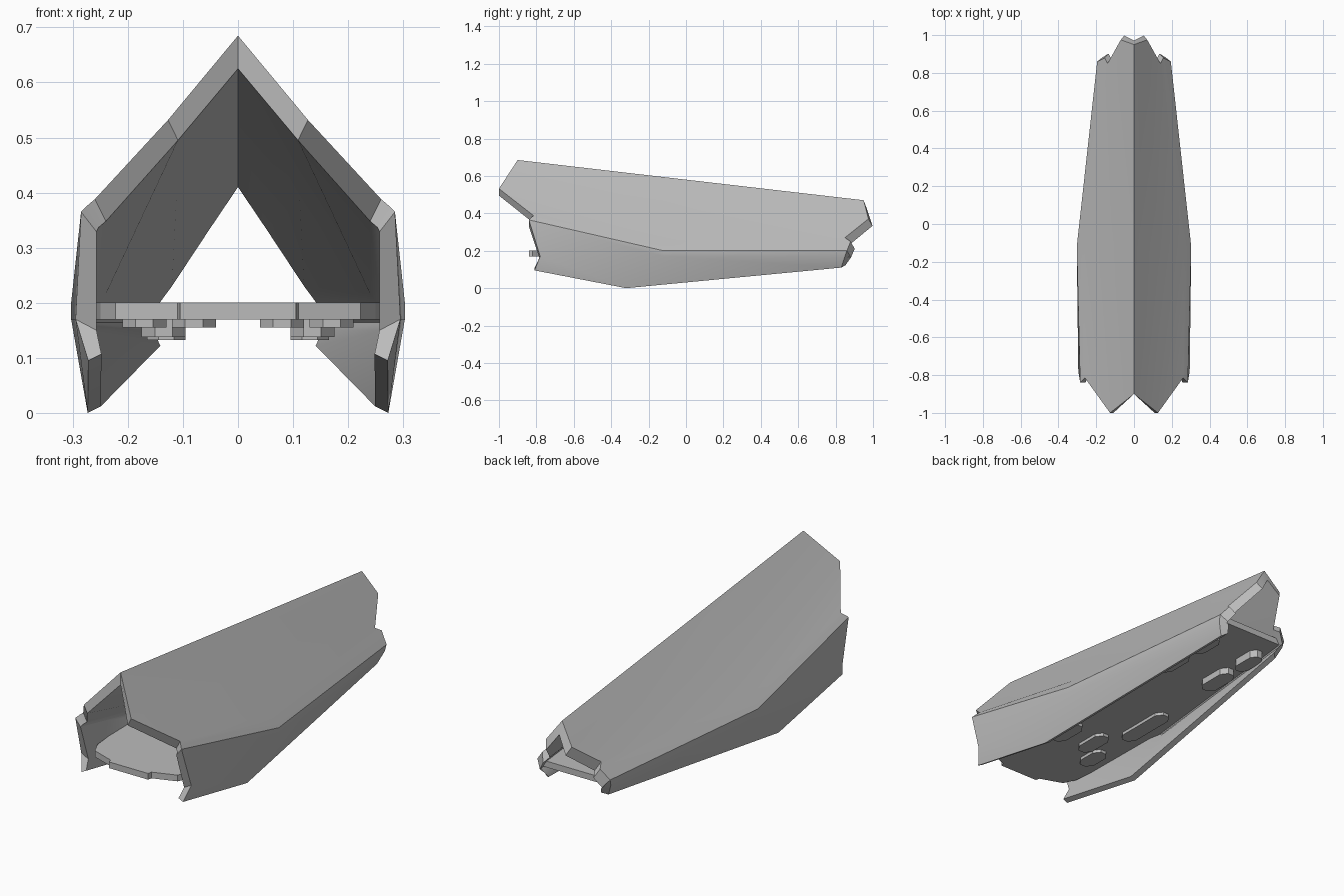
import bpy, bmesh, math
from mathutils import Vector

cube = bpy.data.objects.get("Cube")
if cube:
    bpy.data.objects.remove(cube, do_unlink=True)

grey = bpy.data.materials.new("hull grey")
grey.use_nodes = True
shade = (0.5, 0.5, 0.5, 1)
grey.diffuse_color = shade
grey.node_tree.nodes["Principled BSDF"].inputs["Base Color"].default_value = shade


def finish(name, bm, mirrored=False, smooth=False):
    """Turn a bmesh into a grey object, optionally mirrored across x."""
    if mirrored:
        bmesh.ops.mirror(bm, geom=bm.verts[:] + bm.edges[:] + bm.faces[:],
                         axis='X', merge_dist=0.0005)
    bmesh.ops.recalc_face_normals(bm, faces=bm.faces[:])
    mesh = bpy.data.meshes.new(name)
    bm.to_mesh(mesh)
    bm.free()
    mesh.materials.append(grey)
    obj = bpy.data.objects.new(name, mesh)
    bpy.context.collection.objects.link(obj)
    if smooth:
        bpy.ops.object.select_all(action='DESELECT')
        obj.select_set(True)
        bpy.context.view_layer.objects.active = obj
        bpy.ops.object.shade_smooth_by_angle(angle=math.radians(25))
    return obj


def prism(name, outline, low, high, mirrored=False):
    """Extrude a flat outline between two heights."""
    bm = bmesh.new()
    base = bm.faces.new([bm.verts.new((x, y, low)) for x, y in outline])
    top = bmesh.ops.extrude_face_region(bm, geom=[base])["geom"]
    bmesh.ops.translate(bm, vec=(0, 0, high - low),
                        verts=[v for v in top if isinstance(v, bmesh.types.BMVert)])
    return finish(name, bm, mirrored)


# Hull: rows run ridge, tip, notch, corner, eave, waist, bottom
# Each row holds its front, middle and back point on the outer skin
rows = [
    [(0, -.9, .685), (0, -.12, .594), (0, .95, .47)],
    [(.127, -1, .532), (.13, -.12, .425), (.07, .975, .37)],
    [(.26, -.815, .388), (.26, -.12, .256), (.14, .85, .27)],
    [(.273, -.828, .377), (.28, -.12, .23), (.155, .88, .25)],
    [(.285, -.84, .365), (.303, -.12, .2), (.195, .86, .2)],
    [(.295, -.78, .17), (.303, -.12, .17), (.192, .85, .17)],
    [(.272, -.81, .095), (.273, -.32, 0), (.165, .83, .11)],
]
# Shift from outer to inner skin for each row, and along y for each column
inset = [(0, -.06), (-.018, -.037), (-.02, -.04), (-.02, -.04),
         (-.028, -.036), (-.038, -.02), (-.024, .012)]
slide = (0, 0, .022)

bm = bmesh.new()
outer = [[bm.verts.new(p) for p in row] for row in rows]
inner = [[bm.verts.new(Vector(p) + Vector((dx, s, dz))) for p, s in zip(row, slide)]
         for row, (dx, dz) in zip(rows, inset)]
for a, b in zip(range(6), range(1, 7)):
    for c in range(2):
        for skin in (outer, inner):
            bm.faces.new((skin[a][c], skin[b][c], skin[b][c + 1], skin[a][c + 1]))
    for c in (0, 2):
        bm.faces.new((outer[a][c], outer[b][c], inner[b][c], inner[a][c]))
for c in range(2):
    bm.faces.new((outer[6][c], outer[6][c + 1], inner[6][c + 1], inner[6][c]))
finish("hull_shell", bm, mirrored=True, smooth=True)

# Floor plate with a chamfered front
half = [(.105, -.84), (.11, -.82), (.222, -.78), (.25, -.72), (.27, -.5),
        (.275, -.12), (.165, .86)]
floor = half + [(-x, y) for x, y in reversed(half)]
prism("floor", floor, .17, .2)


def hex_plate(name, x, y, width, length, depth):
    """Stretched hexagonal plate under the floor, one on each side."""
    w, h = width / 2, length / 2
    k = h - w * .8
    outline = [(x - w, y - k), (x - w * .4, y - h), (x + w * .4, y - h), (x + w, y - k),
               (x + w, y + k), (x + w * .4, y + h), (x - w * .4, y + h), (x - w, y + k)]
    prism(name, outline, .17 - depth, .171, mirrored=True)


# Underside plates
hex_plate("front_inner_plates", .08, -.39, .08, .18, .015)
hex_plate("front_outer_plates", .17, -.5, .08, .15, .015)
hex_plate("middle_plates", .17, -.12, .08, .3, .015)
hex_plate("rear_plates", .135, .45, .08, .19, .032)
hex_plate("tail_plates", .13, .68, .07, .16, .038)
